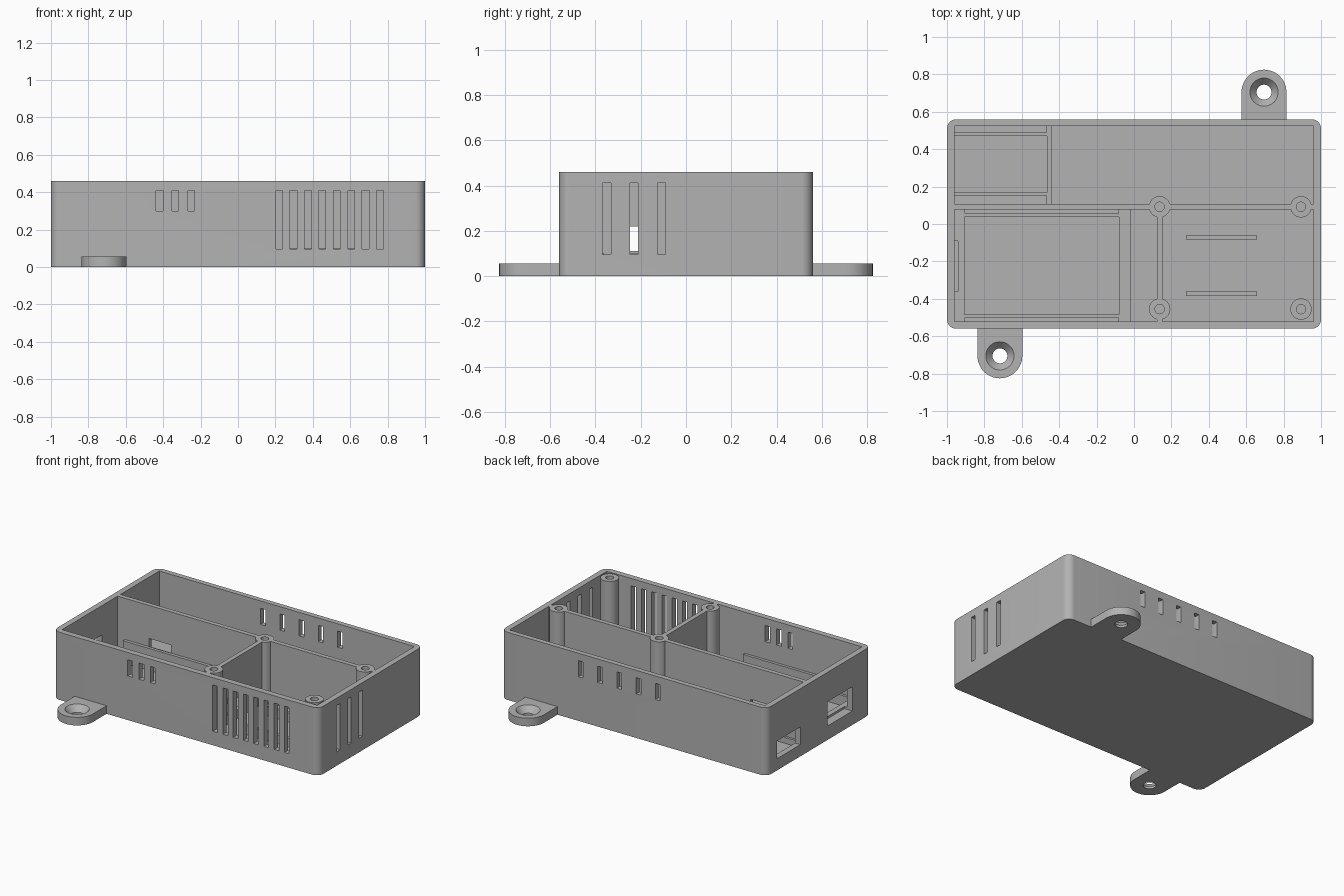
import bpy, bmesh, math
from mathutils import Matrix, Vector

if "Cube" in bpy.data.objects:
    bpy.data.objects.remove(bpy.data.objects["Cube"])

grey = bpy.data.materials.new("case_grey")
grey.use_nodes = True
GREY = (0.45, 0.45, 0.45, 1)
grey.diffuse_color = GREY
grey.node_tree.nodes["Principled BSDF"].inputs["Base Color"].default_value = GREY

W, D, H = 1.0, 0.56, 0.46        # half width, half depth, height
WALL, FLOOR = 0.04, 0.04


def finish(name, bm):
    bmesh.ops.recalc_face_normals(bm, faces=bm.faces)
    mesh = bpy.data.meshes.new(name)
    bm.to_mesh(mesh)
    bm.free()
    mesh.materials.append(grey)
    ob = bpy.data.objects.new(name, mesh)
    bpy.context.scene.collection.objects.link(ob)
    return ob


def boxes(name, *bounds):
    """One mesh of boxes, each given as x0, x1, y0, y1, z0, z1."""
    bm = bmesh.new()
    for x0, x1, y0, y1, z0, z1 in bounds:
        m = Matrix.Translation(((x0 + x1) / 2, (y0 + y1) / 2, (z0 + z1) / 2))
        bmesh.ops.create_cube(bm, size=1, matrix=m @ Matrix.Diagonal((x1 - x0, y1 - y0, z1 - z0, 1)))
    return finish(name, bm)


def cones(name, points, r0, r1, z0, z1, sides=32):
    bm = bmesh.new()
    for x, y in points:
        bmesh.ops.create_cone(bm, cap_ends=True, segments=sides, radius1=r0, radius2=r1,
                              depth=z1 - z0, matrix=Matrix.Translation((x, y, (z0 + z1) / 2)))
    return finish(name, bm)


def extrude(name, outline, z0, z1):
    bm = bmesh.new()
    face = bm.faces.new([bm.verts.new((x, y, z0)) for x, y in outline])
    top = bmesh.ops.extrude_face_region(bm, geom=[face])["geom"]
    bmesh.ops.translate(bm, vec=Vector((0, 0, z1 - z0)),
                        verts=[v for v in top if isinstance(v, bmesh.types.BMVert)])
    return finish(name, bm)


def arc(cx, cy, r, start, sweep, steps):
    return [(cx + r * math.cos(math.radians(start + sweep * i / steps)),
             cy + r * math.sin(math.radians(start + sweep * i / steps))) for i in range(steps + 1)]


def activate(ob):
    bpy.ops.object.select_all(action='DESELECT')
    ob.select_set(True)
    bpy.context.view_layer.objects.active = ob


def cut(ob, *cutters):
    activate(ob)
    for c in cutters:
        c.hide_render = True
        mod = ob.modifiers.new("cut", 'BOOLEAN')
        mod.operation, mod.solver, mod.object = 'DIFFERENCE', 'EXACT', c
        bpy.ops.object.modifier_apply(modifier=mod.name)


def smooth(ob):
    activate(ob)
    bpy.ops.object.shade_smooth_by_angle(angle=math.radians(30))


# Outer shell with rounded upright corners
R = 0.05
outline = (arc(W - R, D - R, R, 0, 90, 8) + arc(R - W, D - R, R, 90, 90, 8)
           + arc(R - W, R - D, R, 180, 90, 8) + arc(W - R, R - D, R, 270, 90, 8))
shell = extrude("case_shell", outline, 0, H)
IX, IY = W - WALL, D - WALL
cavity = boxes("cavity_cutter", (-IX, IX, -IY, IY + 0.005, FLOOR, H + 0.1))

# Vent slots
S = 0.018
front_y, back_y = (-D - 0.05, -IY + 0.02), (IY - 0.02, D + 0.05)
slots = [(x - S, x + S, *front_y, 0.3, 0.41) for x in (-0.42, -0.335, -0.25)]
slots += [(0.22 + 0.077 * i - S, 0.22 + 0.077 * i + S, *front_y, 0.095, 0.41) for i in range(8)]
slots += [(-0.18 + 0.145 * i - S, -0.18 + 0.145 * i + S, *back_y, 0.3, 0.41) for i in range(5)]
slots += [(IX - 0.02, W + 0.05, y - S, y + S, 0.095, 0.41) for y in (-0.35, -0.23, -0.108)]
vents = boxes("vent_cutter", *slots)

# Socket openings in the end wall
ports = boxes("port_cutter", (-W - 0.1, -0.94, -0.36, -0.09, 0.095, 0.26),
              (-W - 0.1, -0.94, 0.2, 0.45, 0.08, 0.2))
cut(shell, cavity, vents, ports)
smooth(shell)

# Screw bosses and their pilot holes
posts = [(0.137, 0.092), (0.893, 0.092), (0.137, -0.455), (0.893, -0.455)]
bosses = cones("screw_bosses", posts, 0.057, 0.057, FLOOR - 0.01, H)
pilots = cones("pilot_cutter", posts, 0.025, 0.025, 0.1, H + 0.1)
cut(bosses, pilots)
smooth(bosses)

# Dividers with cable openings
long_divider = boxes("long_divider", (-IX - 0.01, IX + 0.01, 0.077, 0.108, FLOOR - 0.01, H))
cross_divider = boxes("cross_divider", (0.122, 0.153, -IY - 0.01, 0.08, FLOOR - 0.01, H))
passages = boxes("passage_cutter", (-0.725, -0.56, 0, 0.2, 0.11, 0.235),
                 (0, 0.25, -0.33, -0.13, 0.1, 0.22))
for divider in (long_divider, cross_divider):
    cut(divider, pilots, passages)

# Front board bay: end block, stop and stepped side rails
Z = FLOOR - 0.01
end_block = boxes("front_bay_end_block", (-IX - 0.01, -0.905, -IY, 0.08, Z, 0.11))
cut(end_block, ports)
boxes("front_bay_stop", (-0.08, -0.02, -IY, 0.08, Z, 0.11))
boxes("front_bay_rails", (-0.905, -0.08, -IY, -0.5, Z, 0.18), (-0.905, -0.08, 0.055, 0.077, Z, 0.18))
boxes("front_bay_ledges", (-0.905, -0.08, -0.5, -0.483, Z, 0.11), (-0.905, -0.08, 0.038, 0.055, Z, 0.11))

# Back board bay: stop and stepped side rails
boxes("back_bay_stop", (-0.465, -0.44, 0.1, IY + 0.01, Z, 0.08))
boxes("back_bay_rails", (-IX, -0.465, 0.49, IY + 0.01, Z, 0.14), (-IX, -0.465, 0.108, 0.152, Z, 0.14))
boxes("back_bay_ledges", (-IX, -0.465, 0.47, 0.49, Z, 0.08), (-IX, -0.465, 0.152, 0.168, Z, 0.08))

# Support ribs under the right-hand bay
boxes("support_ribs", *[(0.277, 0.658, y - 0.011, y + 0.011, Z, 0.1) for y in (-0.073, -0.373)])

# Mounting tabs with countersunk holes
helpers = [cavity, vents, ports, pilots, passages]
for name, x, side in (("front_mounting_tab", -0.717, -1), ("back_mounting_tab", 0.695, 1)):
    y = side * 0.705
    root = side * (D - 0.02)
    tab = extrude(name, [(x + 0.12 * side, root)] + arc(x, y, 0.12, 0 if side > 0 else 180, 180, 24)
                  + [(x - 0.12 * side, root)], 0, 0.055)
    hole = cones("hole_cutter", [(x, y)], 0.04, 0.04, -0.1, 0.1)
    sink = cones("countersink_cutter", [(x, y)], 0.04, 0.08, 0.015, 0.06)
    cut(tab, hole, sink)
    smooth(tab)
    helpers += [hole, sink]

for h in helpers:
    bpy.data.objects.remove(h)
